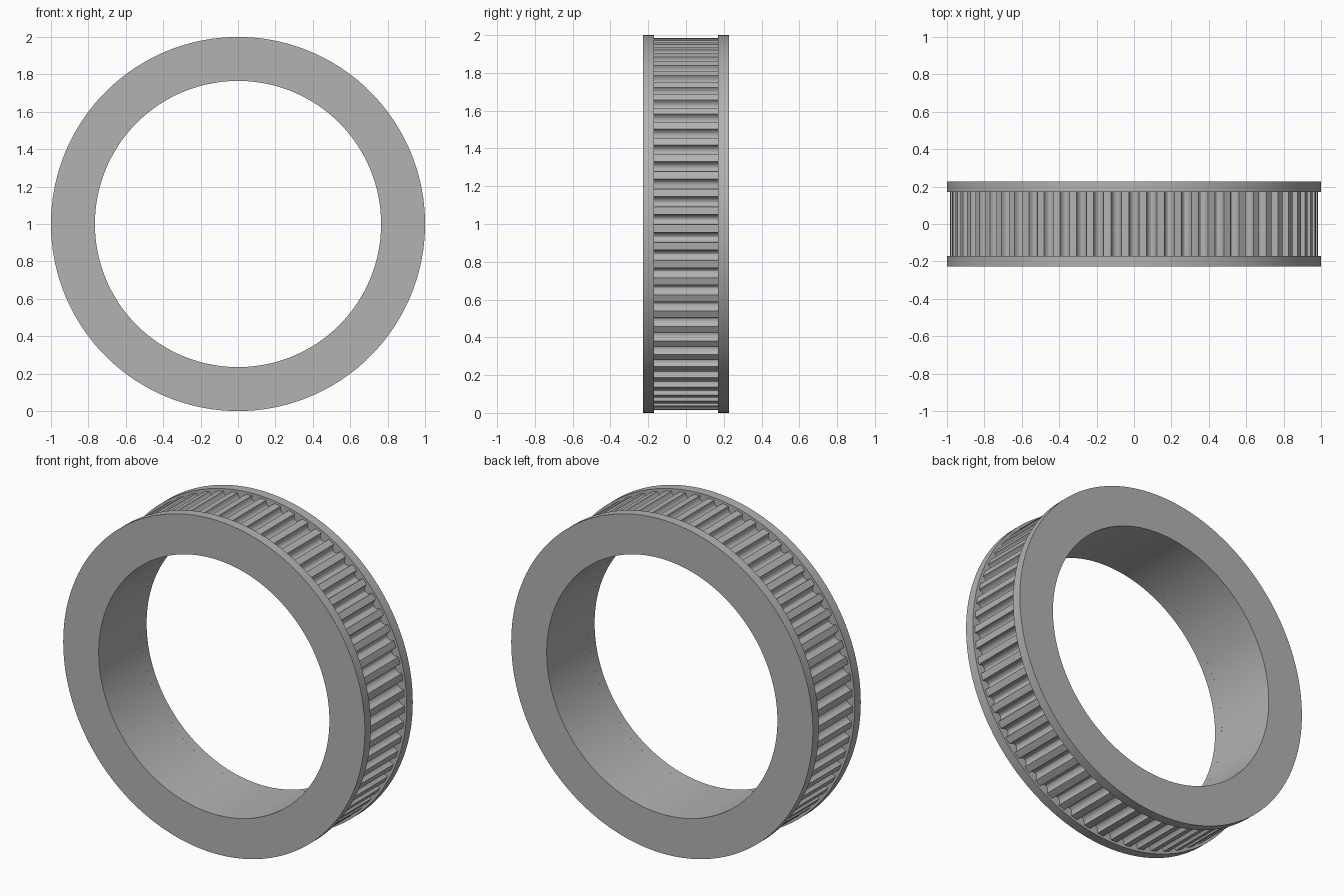
import bpy, bmesh
from math import sin, cos, pi, radians

if "Cube" in bpy.data.objects:
    bpy.data.objects.remove(bpy.data.objects["Cube"], do_unlink=True)

grey = bpy.data.materials.new("plain grey")
grey.use_nodes = True
COLOUR = (0.45, 0.45, 0.45, 1)
grey.diffuse_color = COLOUR
grey.node_tree.nodes["Principled BSDF"].inputs["Base Color"].default_value = COLOUR

TEETH = 65
BORE, RIM, TIP = 0.765, 1.0, 0.985
DEPTH, HALF_GROOVE = 0.037, 0.028
HALF_WIDTH, HALF_BELT = 0.227, 0.17
STEPS = 8


def ring(name, outline, y0, y1, smooth_angle=30):
    """Extrude an outline of (angle, radius) along y, with a round bore."""
    bm = bmesh.new()
    loops = []
    for y, bored in ((y0, False), (y1, False), (y1, True), (y0, True)):
        loop = []
        for a, r in outline:
            rad = BORE if bored else r
            loop.append(bm.verts.new((rad * sin(a), y, 1 + rad * cos(a))))
        loops.append(loop)
    n = len(outline)
    for k in range(4):
        p, q = loops[k], loops[(k + 1) % 4]
        for i in range(n):
            j = (i + 1) % n
            bm.faces.new((p[i], p[j], q[j], q[i]))
    bmesh.ops.recalc_face_normals(bm, faces=bm.faces)
    mesh = bpy.data.meshes.new(name)
    bm.to_mesh(mesh)
    bm.free()
    mesh.materials.append(grey)
    obj = bpy.data.objects.new(name, mesh)
    bpy.context.collection.objects.link(obj)
    bpy.ops.object.select_all(action="DESELECT")
    obj.select_set(True)
    bpy.context.view_layer.objects.active = obj
    bpy.ops.object.shade_smooth_by_angle(angle=radians(smooth_angle))
    return obj


# Toothed band: flat lands between round-bottomed grooves
band = []
pitch = 2 * pi / TEETH
for t in range(TEETH):
    for s in range(STEPS + 1):
        u = pi * s / STEPS
        angle = t * pitch - HALF_GROOVE * cos(u)
        band.append((angle, TIP - DEPTH * sin(u)))
    band.append(((t + 0.5) * pitch, TIP))
ring("toothed_band", band, -HALF_BELT, HALF_BELT)

# Plain flanges on both sides
circle = [(2 * pi * i / 180, RIM) for i in range(180)]
ring("front_flange", circle, -HALF_WIDTH, -HALF_BELT)
ring("back_flange", circle, HALF_BELT, HALF_WIDTH)
